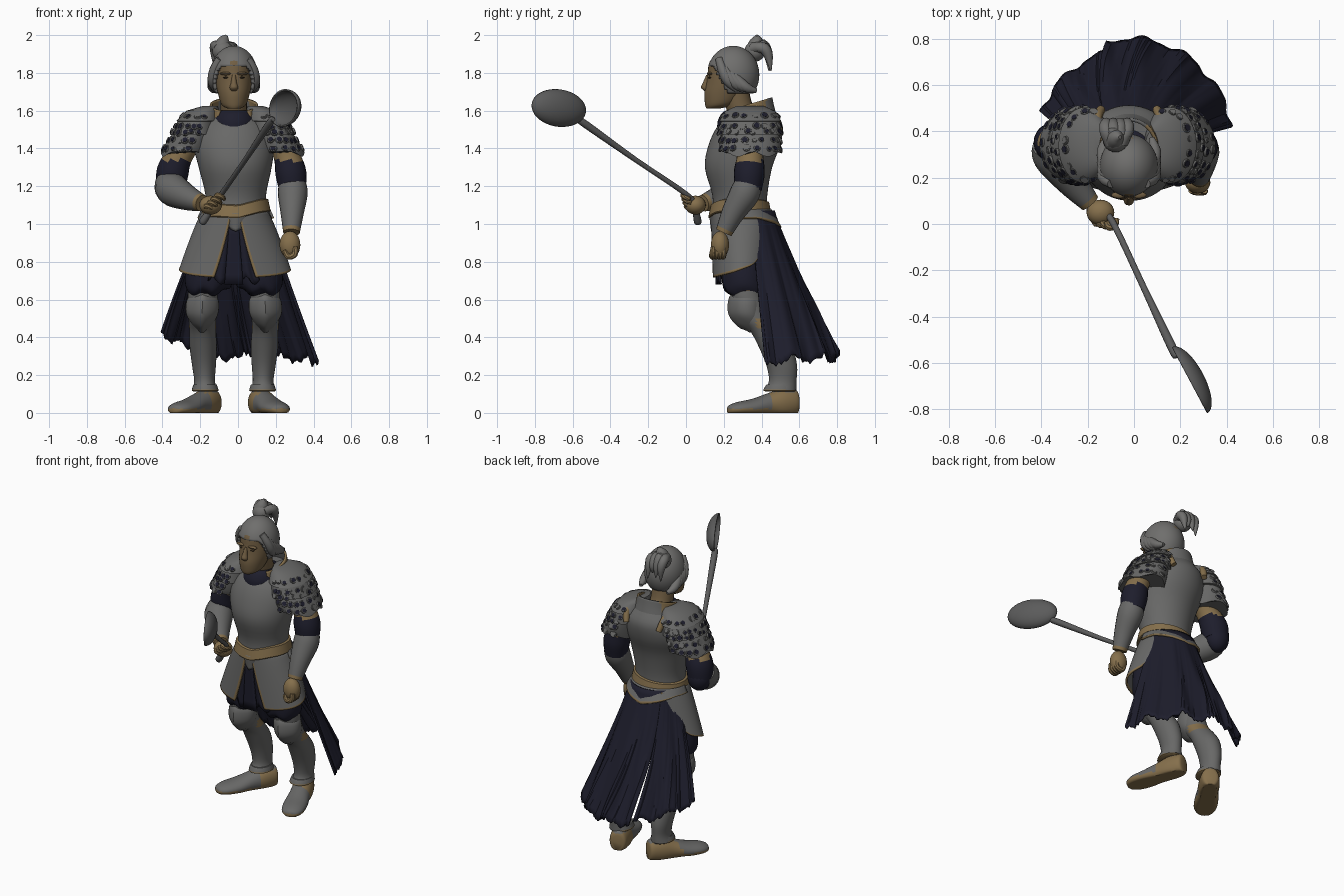
import bpy, bmesh, math, random
from mathutils import Vector, Matrix

if "Cube" in bpy.data.objects:
    bpy.data.objects.remove(bpy.data.objects["Cube"])

random.seed(4)
sin, cos, pi = math.sin, math.cos, math.pi


def mat(name, r, g, b):
    m = bpy.data.materials.new(name)
    m.diffuse_color = (r, g, b, 1)
    m.use_nodes = True
    m.node_tree.nodes["Principled BSDF"].inputs["Base Color"].default_value = m.diffuse_color
    return m


STEEL = mat("steel", .138, .138, .135)
DARK = mat("dark_steel", .105, .105, .105)
HAIR = mat("grey_hair", .16, .158, .153)
TAN = mat("tan_leather", .235, .16, .072)
SKIN = mat("skin", .165, .112, .055)
NAVY = mat("navy_cloth", .0125, .0125, .025)
BLACK = mat("shadow_brown", .05, .034, .018)


def finish(name, bm, mats, thick=0):
    bmesh.ops.remove_doubles(bm, verts=bm.verts, dist=.0002)
    bmesh.ops.recalc_face_normals(bm, faces=bm.faces)
    me = bpy.data.meshes.new(name)
    bm.to_mesh(me)
    bm.free()
    for m in mats:
        me.materials.append(m)
    ob = bpy.data.objects.new(name, me)
    bpy.context.collection.objects.link(ob)
    bpy.ops.object.select_all(action='DESELECT')
    ob.select_set(True)
    bpy.context.view_layer.objects.active = ob
    bpy.ops.object.shade_smooth_by_angle(angle=math.radians(40))
    if thick:
        s = ob.modifiers.new("thickness", 'SOLIDIFY')
        s.thickness, s.offset = thick, 0
    return ob


def skin(name, rows, mats, rule=None, wrap=True, caps=True, thick=0):
    """Bridge rows of points; rule(centre, row, column) gives the material, -1 removes the face."""
    bm = bmesh.new()
    vs = [[bm.verts.new(p) for p in r] for r in rows]
    n = len(rows[0])
    jobs = []
    for i in range(len(rows) - 1):
        for j in range(n if wrap else n - 1):
            k = (j + 1) % n
            jobs.append(([vs[i][j], vs[i][k], vs[i + 1][k], vs[i + 1][j]], i, j))
    if wrap and caps:
        jobs += [(vs[0], 0, 0), (vs[-1], len(rows) - 2, 0)]
    for q, i, j in jobs:
        c = sum((v.co for v in q), Vector()) / len(q)
        m = rule(c, i, j) if rule else 0
        if m >= 0:
            bm.faces.new(q).material_index = m
    return finish(name, bm, mats, thick)


def spline(secs, sub):
    """Catmull-Rom through the cross-sections."""
    out, n = [], len(secs)
    for i in range(n - 1):
        a, b, c, d = (secs[min(max(k, 0), n - 1)] for k in (i - 1, i, i + 1, i + 2))
        for s in range(sub):
            t = s / sub
            out.append([.5 * (2*q + (r-p)*t + (2*p-5*q+4*r-w)*t*t + (3*q-p-3*r+w)*t**3)
                        for p, q, r, w in zip(a, b, c, d)])
    return out + [list(secs[-1])]


def loft(name, secs, mats, rule=None, seg=32, sub=4, warp=None, **kw):
    """Level ellipses: x, y, z, x radius, y radius."""
    rows = [[Vector((x + rx*cos(2*pi*j/seg), y + ry*sin(2*pi*j/seg), z)) for j in range(seg)]
            for x, y, z, rx, ry in spline(secs, sub)]
    if warp:
        rows = [[warp(p) for p in r] for r in rows]
    return skin(name, rows, mats, rule, **kw)


def tube(name, pts, mats, rule=None, seg=20, sub=4):
    """Round tube along a path: x, y, z, radius."""
    ps, rows = spline(pts, sub), []
    for i, p in enumerate(ps):
        t = (Vector(ps[min(i+1, len(ps)-1)][:3]) - Vector(ps[max(i-1, 0)][:3])).normalized()
        u = t.cross(Vector((.3, 1, .2))).normalized()
        v = t.cross(u)
        rows.append([Vector(p[:3]) + p[3]*(u*cos(2*pi*j/seg) + v*sin(2*pi*j/seg)) for j in range(seg)])
    return skin(name, rows, mats, rule)


def ball(name, c, r, mats, rule=None, seg=24, rings=14):
    rows = [[Vector((c[0] + r[0]*sin(a)*cos(2*pi*j/seg), c[1] + r[1]*sin(a)*sin(2*pi*j/seg), c[2] + r[2]*cos(a)))
             for j in range(seg)] for a in (.02 + (pi-.04)*i/rings for i in range(rings + 1))]
    return skin(name, rows, mats, rule)


def patch(name, f, nu, nv, mats, rule=None, thick=.012, wrap=False):
    rows = [[Vector(f(j/nu, i/nv)) for j in range(nu if wrap else nu + 1)] for i in range(nv + 1)]
    return skin(name, rows, mats, rule, wrap, False, thick)


C = -.022   # middle of the body in x

# --- torso, belt, waist plates, collar
loft("breastplate", [(-.012, .285, 1.04, .165, .145), (-.012, .285, 1.15, .16, .145), (-.015, .278, 1.3, .193, .178),
     (C, .31, 1.42, .213, .19), (C, .34, 1.52, .19, .172), (C, .355, 1.59, .12, .12)], [STEEL], seg=48)
loft("belt", [(-.012, .285, 1.05, .18, .163), (-.012, .285, 1.055, .184, .167), (-.012, .285, 1.115, .172, .155),
     (-.012, .285, 1.12, .16, .143)], [TAN], seg=48, sub=1,
     warp=lambda p: p + Vector((0, 0, .1*p.x - .02*max(0, 1 - abs(p.x)/.12) * (p.y < .28))))
patch("back_tail_plate", lambda u, v: (-.012 + (.178 + .02*v)*cos(pi*u), .29 + (.158 + .052*v)*sin(pi*u),
      1.075 - v*(.045 + .05*max(0, 1 - abs(u - .5)/.35))), 32, 8, [STEEL, TAN], lambda c, i, j: int(i == 7))
patch("front_waist_plate", lambda u, v: (-.012 + (u - .5)*(.2 - .1*v), .127 + .9*(u - .5)**2*.2 + .012*v,
      1.06 - .1*v + .06*v*abs(u - .5)), 12, 6, [STEEL])
loft("collar", [(C, .335, 1.52, .145, .14), (C, .33, 1.58, .127, .13), (C, .325, 1.63, .12, .125)],
     [TAN, STEEL], lambda c, i, j: -1 if c.y < .225 else int(c.y > .42), caps=False, thick=.014, seg=48,
     warp=lambda p: p + Vector((0, 0, .3*(p.y - .32))))
tube("neck", [(C, .335, 1.52, .075), (C, .29, 1.6, .07), (C, .265, 1.69, .07)], [SKIN])
loft("scarf", [(C, .31, 1.5, .125, .145), (C, .305, 1.545, .118, .137), (C, .3, 1.585, .102, .112),
     (C, .3, 1.6, .085, .09)], [NAVY])
for s in (-1, 1):
    tube("shoulder_strap", [(C + s*.115, .24, 1.56, .015), (C + s*.132, .31, 1.595, .018), (C + s*.142, .4, 1.6, .02),
         (C + s*.138, .46, 1.57, .022), (C + s*.12, .495, 1.5, .018)], [TAN], seg=12)

# --- head
loft("head", [(C, .145, 1.612, .035, .037), (C, .178, 1.632, .065, .077), (C, .205, 1.69, .084, .108),
     (C, .233, 1.75, .096, .125), (C, .245, 1.8, .097, .13), (C, .25, 1.86, .09, .124), (C, .25, 1.92, .05, .07)], [SKIN])
loft("nose", [(C, .12, 1.79, .01, .012), (C, .107, 1.75, .015, .017), (C, .1, 1.722, .022, .02),
     (C, .112, 1.702, .014, .012)], [SKIN], seg=12)
loft("mouth", [(C, .11, 1.662, .03, .012), (C, .11, 1.666, .03, .012)], [BLACK], seg=12, sub=1)
ball("hair_cap", (C, .25, 1.79), (.125, .138, .153), [HAIR],
     lambda c, i, j: -1 if (c.z < 1.84 and c.y < .145 + (1.84 - c.z)*.5) or c.z < 1.695 else 0, seg=64, rings=40).modifiers.new(
     "thickness", 'SOLIDIFY').thickness = .02
for s in (-1, 1):
    ball("eye", (C + s*.04, .126, 1.775), (.017, .009, .005), [BLACK], seg=12, rings=6)
    ball("brow", (C + s*.042, .125, 1.796), (.034, .015, .009), [SKIN], seg=12, rings=6)
    for k in range(4):   # swept-back locks over the ears
        tube("side_lock", [(C + s*.075, .175 + .02*k, 1.875 - .012*k, .02), (C + s*.104, .195 + .022*k, 1.815 - .012*k, .026),
             (C + s*.112, .225 + .03*k, 1.755 - .01*k, .027), (C + s*.098, .27 + .034*k, 1.705, .012)], [HAIR], seg=10)
ball("hair_bun", (-.08, .365, 1.915), (.056, .055, .055), [HAIR])
tube("bun_tip", [(-.09, .36, 1.92, .045), (-.075, .375, 1.97, .034), (-.06, .375, 1.998, .008)], [HAIR], seg=12)
for k in range(4):
    x = -.12 + .03*k
    tube("bun_strand", [(x*.5-.04, .35, 1.93, .03), (x, .405, 1.95 - .008*abs(k-1), .03),
         (x, .435, 1.895, .025), (x, .44 + .01*(k % 2), 1.81 + .02*(k % 3), .003)], [HAIR], seg=10)

# --- layered shoulder guards with flush studs
LAMES = [(.12, 1.625, .04, .07), (.16, 1.6, .085, .13), (.185, 1.545, .115, .165), (.19, 1.543, .104, .155),
         (.21, 1.475, .124, .17), (.215, 1.473, .11, .157), (.24, 1.415, .125, .163), (.254, 1.37, .128, .152)]
for s in (-1, 1):
    bx = -.026 if s < 0 else -.03
    loft("shoulder_guard", [(bx + s*x, .34, z, rx, ry) for x, z, rx, ry in LAMES], [STEEL], seg=40, sub=1,
         warp=lambda p: p + Vector((0, 0, .014*sin(40*p.y) if p.z < 1.4 else 0)))
    bm = bmesh.new()
    for x, z, rx, ry, n in ((.172, 1.573, .1, .148, 10), (.198, 1.518, .112, .161, 12), (.207, 1.488, .12, .167, 12),
                            (.228, 1.443, .118, .16, 12), (.245, 1.4, .126, .16, 10)):
        for k in range(n):
            a = -1.9 + 3.8*(k + random.uniform(.2, .8))/n
            pos = Vector((bx + s*(x + rx*cos(a)), .34 + ry*sin(a), z + random.uniform(-.005, .005)))
            up = 1 if z > 1.55 else .5
            q = Vector((s*cos(a)*ry, sin(a)*rx, up*.13)).to_track_quat('Z', 'Y').to_matrix().to_4x4()
            r = random.uniform(.014, .023)
            for rad, h, m in ((r, .008, 0), (r*.74, .012, int(random.random() < .75))):
                g = bmesh.ops.create_cone(bm, cap_ends=True, segments=10, radius1=rad, radius2=rad*.9, depth=h,
                                          matrix=Matrix.Translation(pos) @ q)
                for f in {f for v in g["verts"] for f in v.link_faces}:
                    f.material_index = m
    finish("shoulder_studs", bm, [STEEL, NAVY])

# --- arms: sleeve, forearm guard, hand
sleeve = lambda c, i, j: int(c.z < 1.335)
guard = lambda c, i, j: int(i == 11)
tube("right_sleeve", [(-.25, .34, 1.46, .07), (-.312, .34, 1.36, .073), (-.345, .35, 1.28, .085), (-.355, .355, 1.2, .078)],
     [TAN, NAVY], sleeve)
ball("right_elbow", (-.355, .365, 1.2), (.074, .07, .085), [NAVY])
tube("right_forearm_guard", [(-.375, .345, 1.235, .066), (-.35, .295, 1.185, .088), (-.27, .185, 1.14, .068),
     (-.19, .09, 1.11, .044)], [STEEL, TAN], guard)
ball("right_hand", (-.145, .05, 1.1), (.06, .055, .05), [TAN])
tube("left_sleeve", [(.215, .34, 1.46, .065), (.258, .34, 1.36, .07), (.28, .335, 1.27, .082), (.288, .33, 1.18, .07)],
     [TAN, NAVY], sleeve)
tube("left_forearm_guard", [(.288, .335, 1.225, .07), (.29, .31, 1.16, .079), (.287, .25, 1.06, .062),
     (.283, .2, .955, .044)], [STEEL, TAN], guard)
ball("left_hand", (.275, .18, .89), (.055, .048, .072), [TAN])
for k in range(4):
    d = .019*k
    tube("right_finger", [(-.175 + d, .025 - d*.3, 1.085 + d, .012), (-.165 + d, .003 - d*.3, 1.095 + d, .015),
         (-.14 + d, .01 - d*.3, 1.085 + d, .014), (-.13 + d, .04 - d*.3, 1.075 + d, .01)], [TAN], seg=8)
    tube("left_finger", [(.305, .145 + d, .88, .014), (.3, .14 + d, .84, .017), (.265, .14 + d, .828, .016),
         (.245, .145 + d, .86, .012)], [TAN], seg=8)

# --- giant spoon
tube("spoon_handle", [(-.195, .065, 1.0, .01), (-.185, .062, 1.015, .021), (-.135, .045, 1.09, .015), (-.09, .005, 1.155, .014),
     (.04, -.27, 1.342, .014), (.165, -.535, 1.53, .02), (.185, -.575, 1.555, .012)], [DARK], seg=12)
L, W, N = Vector((.47, -.88, .08)), Vector((0, 0, 1)), Vector((-.88, -.47, 0))
patch("spoon_bowl", lambda u, v: Vector((.24, -.675, 1.614)) + sin(v*pi/2)*(L*.158*cos(2*pi*u) + W*.095*sin(2*pi*u))
      - N*.06*cos(v*pi/2), 40, 12, [DARK], thick=.009, wrap=True)


# --- hip plates with trim
def hip_plate(s):
    def f(u, v):
        t = math.radians(6 + 15*v + (138 - 12*v)*u)
        deg = math.degrees(t)
        bottom = .715 + .045*(deg/90)**2 + .2*(max(0, deg - 105)/42)**2
        z = 1.06 + (bottom - 1.06)*v
        k = (1.06 - z)/.345
        return (-.016 + s*(.17 + .135*k**.85)*sin(t), .295 - (.157 if deg < 90 else .172)*cos(t), z)
    return f


for s in (-1, 1):
    patch("hip_plate", hip_plate(s), 44, 30, [STEEL, TAN], lambda c, i, j: int(i == 29 or j in (0, 43)))


# --- cloth: rear skirt panels split from mid height, front tabard, breeches
def skirt(a0, a1, rx, ry, low, tip, t0=0, t1=0):
    hem = [random.uniform(-.014, .014) for _ in range(80)]

    def f(u, v):
        b0, b1 = a0 + t0*(1 - v), a1 + t1*(1 - v)
        a = math.radians(b0 + (b1 - b0)*u)
        w = v**1.1
        rip = 1 + v*(.022*sin(a*14) + .007*sin(a*31))
        z = 1.07 - v*(1.07 - low - (tip - low)*u - hem[int(u*60)] - .02*sin(a*14))
        return (-.01 + (.165 + (rx - .165)*w)*cos(a)*rip, .31 + (.155 + (ry - .155)*w)*sin(a)*rip, z)
    return f


patch("rear_skirt_left", skirt(13, 104.5, .445, .49, .275, .3, 0, 26), 60, 24, [NAVY], thick=.01)
patch("rear_skirt_right", skirt(106, 157, .425, .445, .3, .42, 22, 12), 36, 24, [NAVY], thick=.01)
patch("tabard", lambda u, v: (C + (u - .5)*(.1 + .17*v), .155 + .02*v + .01*sin(u*22)*v, 1.02 - .32*v + .02*sin(u*19)*v),
      32, 10, [NAVY], thick=.01)
patch("tabard_strip", lambda u, v: (C + (u - .5)*(.05 + .05*v), .15 + .012*v, 1.0 - .32*v), 4, 6, [NAVY], thick=.01)

for s in (-1, 1):
    X = lambda d: C + s*d
    loft("breeches", [(X(.07), .3, 1.02, .1, .13), (X(.115), .3, .85, .125, .12), (X(.13), .305, .73, .128, .118),
         (X(.14), .31, .66, .115, .11), (X(.155), .315, .63, .075, .08)], [NAVY],
         warp=lambda p: p + Vector((0, 0, .012*sin(60*p.x) if p.z < .75 else 0)))
    # --- legs
    loft("greave", [(X(.165), .32, .655, .076, .08), (X(.165), .325, .6, .078, .083), (X(.167), .365, .5, .073, .083),
         (X(.165), .425, .43, .07, .083), (X(.162), .474, .35, .072, .089), (X(.158), .507, .25, .063, .081),
         (X(.155), .512, .17, .055, .073), (X(.155), .5, .12, .066, .084)], [STEEL, TAN],
         lambda c, i, j: int(c.z > .64 or (.45 < c.z < .5 and c.y > .37)))
    loft("knee_guard", [(X(.165), .32, .64, .03, .05), (X(.165), .32, .605, .081, .077), (X(.168), .322, .53, .086, .082),
         (X(.168), .34, .475, .058, .067), (X(.168), .365, .425, .012, .03)], [STEEL, TAN],
         lambda c, i, j: int(c.z > .634), seg=28,
         warp=lambda p: p + Vector((0, -.018*max(0, 1 - abs(p.x - X(.167))/.06) if p.y < .31 else 0, 0)))
    # --- shoes: built heel to toe, flat underneath, then turned outwards
    ang = math.radians(34 if s < 0 else 20)
    ax, ay = X(.148), .51

    def turn(p):
        h = max(p.y, 0)
        return Vector((ax + p.x*cos(ang) + s*p.z*sin(ang), ay + s*p.x*sin(ang) - p.z*cos(ang), h))
    shoe = lambda c, i, j: int(c.z < .022 or (c.y > ay - .06 and c.z < .112))
    loft("shoe", [(0, .05, -.085, .035, .05), (0, .055, -.07, .053, .07), (0, .05, 0, .064, .08), (0, .042, .08, .065, .062),
         (0, .028, .17, .073, .046), (0, .022, .25, .067, .036), (0, .018, .295, .042, .024), (0, .016, .307, .01, .01)],
         [STEEL, TAN], shoe, warp=turn)
    loft("ankle_ring", [(X(.152), .5, .15, .062, .074), (X(.152), .495, .125, .07, .085), (X(.152), .495, .118, .071, .086),
         (X(.152), .5, .112, .06, .075)], [STEEL, TAN], lambda c, i, j: int(i > 0), sub=1)
